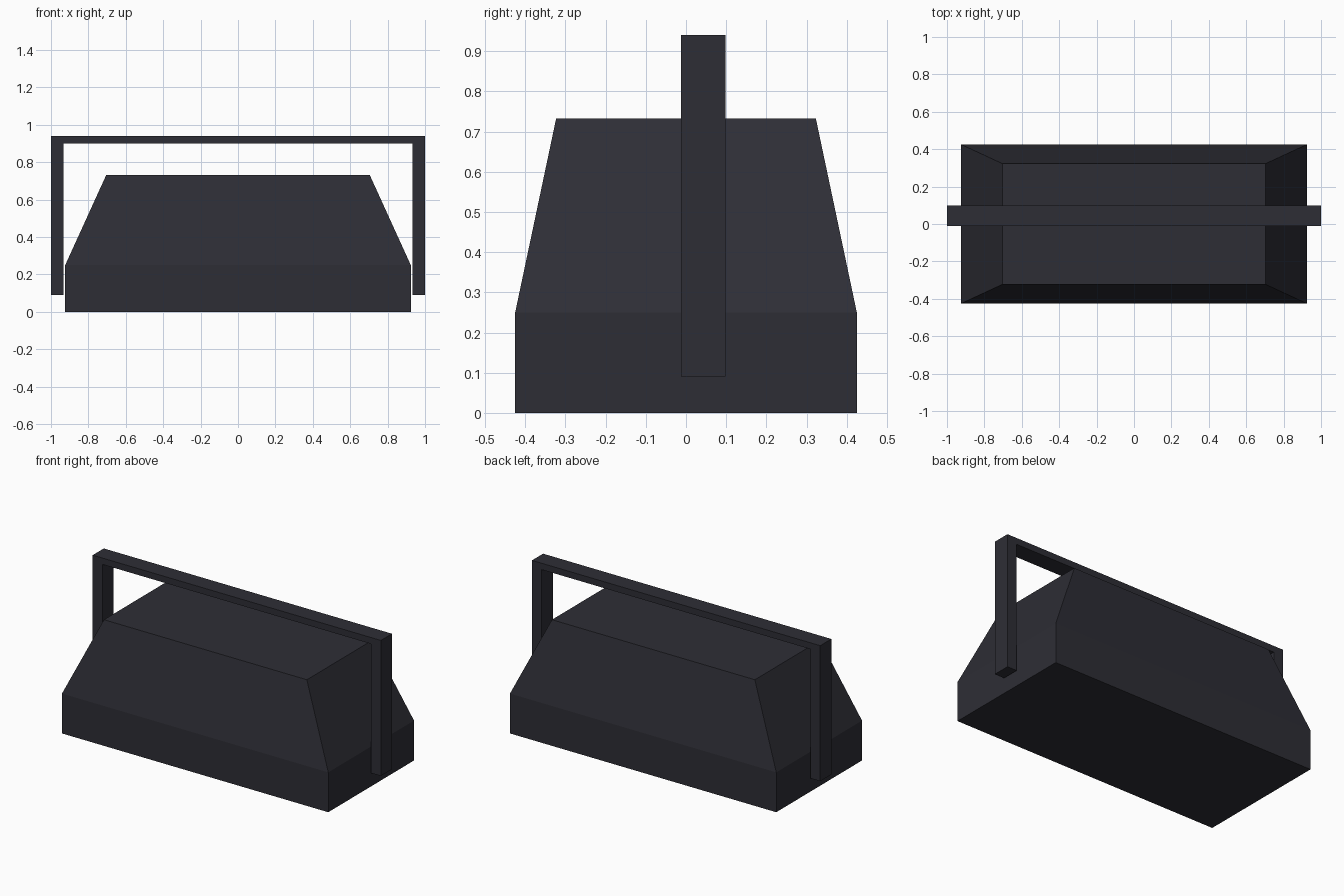
import bpy, bmesh

if "Cube" in bpy.data.objects:
    bpy.data.objects.remove(bpy.data.objects["Cube"], do_unlink=True)

# Single dark slate colour
slate = bpy.data.materials.new("dark_slate")
slate.use_nodes = True
colour = (0.027, 0.027, 0.036, 1)
slate.diffuse_color = colour
bsdf = next(n for n in slate.node_tree.nodes if n.type == "BSDF_PRINCIPLED")
bsdf.inputs["Base Color"].default_value = colour
bsdf.inputs["Roughness"].default_value = 0.8


def finish(name, bm):
    bmesh.ops.recalc_face_normals(bm, faces=bm.faces)
    mesh = bpy.data.meshes.new(name)
    bm.to_mesh(mesh)
    bm.free()
    mesh.materials.append(slate)
    obj = bpy.data.objects.new(name, mesh)
    bpy.context.collection.objects.link(obj)
    return obj


# Body: stacked rectangles (half width, half depth, height) joined into a tapered block
bm = bmesh.new()
rings = []
for hx, hy, z in [(0.924, 0.425, 0), (0.924, 0.425, 0.25), (0.704, 0.323, 0.733)]:
    rings.append([bm.verts.new((sx * hx, sy * hy, z))
                  for sx, sy in [(-1, -1), (1, -1), (1, 1), (-1, 1)]])
for low, high in zip(rings, rings[1:]):
    for i in range(4):
        j = (i + 1) % 4
        bm.faces.new((low[i], low[j], high[j], high[i]))
bm.faces.new(rings[0][::-1])
bm.faces.new(rings[-1])
finish("body", bm)

# Handle: an arch profile extruded front to back
bm = bmesh.new()
half = [(1, 0.09), (1, 0.94)]
inner = [(0.933, 0.90), (0.933, 0.09)]
outline = half + [(-x, z) for x, z in half[::-1]]
outline += [(-x, z) for x, z in inner[::-1]] + inner
face = bm.faces.new([bm.verts.new((x, -0.012, z)) for x, z in outline])
result = bmesh.ops.extrude_face_region(bm, geom=[face])
moved = [v for v in result["geom"] if isinstance(v, bmesh.types.BMVert)]
bmesh.ops.translate(bm, verts=moved, vec=(0, 0.11, 0))
finish("carry_handle", bm)
